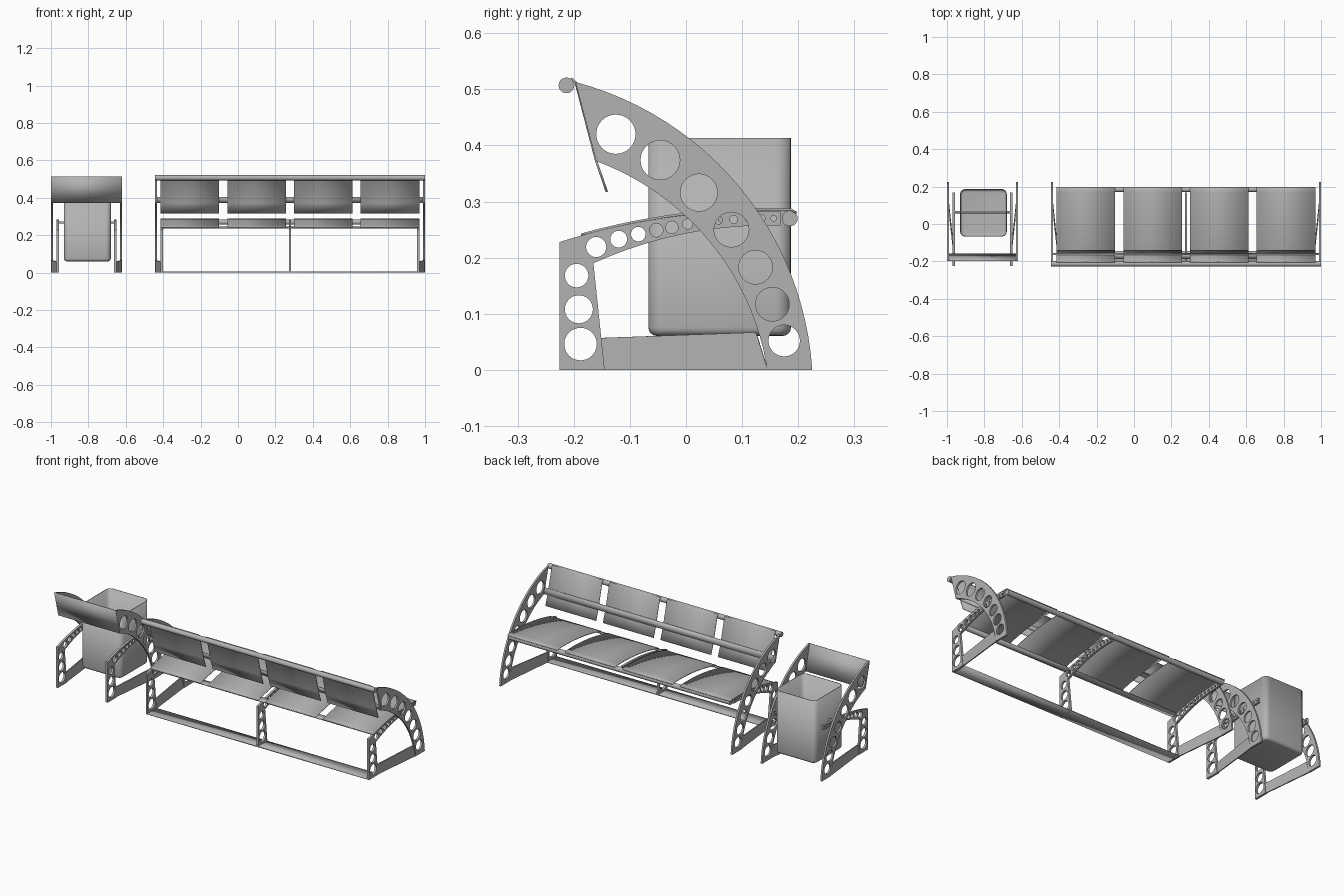
import bpy, bmesh, math
from mathutils import Matrix, Vector

if bpy.data.objects.get("Cube"):
    bpy.data.objects.remove(bpy.data.objects["Cube"])

steel = bpy.data.materials.new("grey_steel")
steel.use_nodes = True
GREY = (0.45, 0.45, 0.45, 1)
steel.diffuse_color = GREY
steel.node_tree.nodes["Principled BSDF"].inputs["Base Color"].default_value = GREY
# Maps a flat (y, z) drawing with depth x into the world
SIDE = Matrix(((0, 0, 1, 0), (1, 0, 0, 0), (0, 1, 0, 0), (0, 0, 0, 1)))


def add(name, mesh, smooth=True):
    obj = bpy.data.objects.new(name, mesh)
    bpy.context.collection.objects.link(obj)
    mesh.materials.clear()
    mesh.materials.append(steel)
    if smooth:
        bpy.ops.object.select_all(action="DESELECT")
        obj.select_set(True)
        bpy.context.view_layer.objects.active = obj
        bpy.ops.object.shade_smooth_by_angle(angle=math.radians(35))
    return obj


def arc(a, b, c, n=24):
    """Points on the circle running from a through b to c."""
    a, b, c = Vector(a), Vector(b), Vector(c)
    d = 2 * (a.x * (b.y - c.y) + b.x * (c.y - a.y) + c.x * (a.y - b.y))
    aa, bb, cc = a.dot(a), b.dot(b), c.dot(c)
    o = Vector(((aa * (b.y - c.y) + bb * (c.y - a.y) + cc * (a.y - b.y)) / d,
                (aa * (c.x - b.x) + bb * (a.x - c.x) + cc * (b.x - a.x)) / d))
    t0 = math.atan2(a.y - o.y, a.x - o.x)
    t1 = math.atan2(c.y - o.y, c.x - o.x)
    r = (a - o).length
    return [(o.x + r * math.cos(t0 + (t1 - t0) * i / n),
             o.y + r * math.sin(t0 + (t1 - t0) * i / n)) for i in range(n + 1)]


def plate(name, x, thick, outline, holes=()):
    """Flat side plate with round holes cut through it."""
    curve = bpy.data.curves.new(name, "CURVE")
    curve.dimensions, curve.fill_mode, curve.extrude = "2D", "BOTH", thick / 2
    loops = [outline]
    for y, z, r in holes:
        loops.append([(y + r * math.cos(i * math.tau / 32), z + r * math.sin(i * math.tau / 32))
                      for i in range(32)])
    for pts in loops:
        s = curve.splines.new("POLY")
        s.points.add(len(pts) - 1)
        s.use_cyclic_u = True
        for p, q in zip(s.points, pts):
            p.co = (q[0], q[1], 0, 1)
    tmp = bpy.data.objects.new("tmp", curve)
    bpy.context.collection.objects.link(tmp)
    dg = bpy.context.evaluated_depsgraph_get()
    mesh = bpy.data.meshes.new_from_object(tmp.evaluated_get(dg))
    bpy.data.objects.remove(tmp)
    mesh.transform(Matrix.Translation((x, 0, 0)) @ SIDE)
    return add(name, mesh)


def sheet(name, x0, x1, pts, thick=0.004):
    """Thin sheet following a (y, z) line across x."""
    bm = bmesh.new()
    rows = [[bm.verts.new((x, y, z)) for x in (x0, x1)] for y, z in pts]
    for a, b in zip(rows, rows[1:]):
        bm.faces.new((a[0], a[1], b[1], b[0]))
    mesh = bpy.data.meshes.new(name)
    bm.to_mesh(mesh)
    obj = add(name, mesh)
    mod = obj.modifiers.new("thickness", "SOLIDIFY")
    mod.thickness, mod.offset = thick, 0
    return obj


def rod(name, x0, x1, y, z, r):
    bm = bmesh.new()
    bmesh.ops.create_cone(bm, cap_ends=True, segments=24, radius1=r, radius2=r, depth=x1 - x0)
    mesh = bpy.data.meshes.new(name)
    bm.to_mesh(mesh)
    mesh.transform(Matrix.Translation(((x0 + x1) / 2, y, z)) @ SIDE)
    return add(name, mesh)


# Plate outlines and holes
ARCH = arc((-.197, .513), (.06, .365), (.225, 0)) + arc((.145, 0), (.045, .225), (-.16, .372))
ARCH_HOLES = [(-.125, .42, .035), (-.046, .374, .035), (.023, .316, .033), (.081, .25, .031),
              (.124, .183, .03), (.154, .117, .03), (.175, .052, .028)]
LEG = ([(-.225, 0)] + arc((-.225, .228), (-.03, .272), (.168, .283))
       + arc((.168, .257), (0, .243), (-.165, .19)) + [(-.145, 0)])
LEG_HOLES = [(-.195, .168, .021), (-.191, .108, .025), (-.188, .046, .029),
             (-.16, .219, .018), (-.12, .233, .015), (-.085, .242, .013), (-.053, .249, .012),
             (-.025, .254, .011), (.003, .26, .009), (.03, .263, .008), (.058, .267, .007),
             (.085, .268, .007), (.111, .27, .006), (.135, .27, .006), (.156, .27, .005)]
INSET = .036


def base_bar(name, xa, xb):
    """Upright plate on the ground, slanting from the leg to the arch."""
    bm = bmesh.new()
    corners = ((xa, -.147, 0), (xb, .146, 0), (xb, .125, .067), (xa, -.151, .057))
    bm.faces.new([bm.verts.new(c) for c in corners])
    mesh = bpy.data.meshes.new(name)
    bm.to_mesh(mesh)
    mod = add(name, mesh, False).modifiers.new("thickness", "SOLIDIFY")
    mod.thickness, mod.offset = .006, 0


def end_frames(label, centre, half):
    for side, s in (("right", -1), ("left", 1)):
        xa, xl = centre + s * (half - .005), centre + s * (half - INSET)
        plate(f"{label}_{side}_arch", xa, .01, ARCH, ARCH_HOLES)
        plate(f"{label}_{side}_leg", xl, .012, LEG, LEG_HOLES)
        base_bar(f"{label}_{side}_base_bar", xl, xa)


# Bench: frames, middle leg and long rails
MID, HALF = .278, .722
end_frames("bench", MID, HALF)
plate("bench_middle_leg", MID, .012, LEG, LEG_HOLES)
lo, hi = MID - HALF + INSET, MID + HALF - INSET
rod("backrest_top_rod", MID - HALF, MID + HALF, -.213, .507, .014)
rod("seat_front_rod", lo, hi, .185, .27, .014)
sheet("ground_rail", lo, hi, [(-.225, .003), (-.145, .003)], .006)
sheet("seat_rear_rail", lo, hi, [(-.187, .238), (-.155, .246)])
sheet("backrest_rail", MID - HALF, MID + HALF, [(-.165, .405), (-.156, .373)])

# Four seat and backrest panels
SEAT = arc((-.187, .241), (-.03, .274), (.168, .286), 16) + [(.187, .2855), (.197, .28)]
BACK = [(-.205, .52), (-.196, .512), (-.16, .372), (-.141, .317)]
WIDTH, PITCH = .313, .3565
for i in range(4):
    c = MID + (i - 1.5) * PITCH
    sheet(f"seat_panel_{i + 1}", c - WIDTH / 2, c + WIDTH / 2, SEAT)
    sheet(f"backrest_panel_{i + 1}", c - WIDTH / 2, c + WIDTH / 2, BACK)

# Litter bin stand with its rear shield and pivot
BIN = -.81
end_frames("bin", BIN, .19)
sheet("bin_rear_shield", BIN - .19, BIN + .19, [(-.197, .514), (-.16, .372)])
rod("bin_pivot_rod", BIN - .16, BIN + .16, .063, .268, .006)

# Open-topped bin with rounded corners
bm = bmesh.new()
bmesh.ops.create_cube(bm, size=1)
bmesh.ops.transform(bm, verts=bm.verts, matrix=Matrix.Translation((BIN + .005, .06, .237))
                    @ Matrix.Diagonal((.25, .254, .353, 1)))
bmesh.ops.delete(bm, geom=[f for f in bm.faces if f.normal.z > .5], context="FACES_ONLY")
upright = [e for e in bm.edges if abs(e.verts[0].co.z - e.verts[1].co.z) > .1]
bmesh.ops.bevel(bm, geom=upright, offset=.028, segments=6, profile=.5, affect="EDGES")
floor = [e for e in bm.edges if all(v.co.z < .07 for v in e.verts)]
bmesh.ops.bevel(bm, geom=floor, offset=.015, segments=4, profile=.5, affect="EDGES")
mesh = bpy.data.meshes.new("litter_bin")
bm.to_mesh(mesh)
mod = add("litter_bin", mesh).modifiers.new("thickness", "SOLIDIFY")
mod.thickness, mod.offset = .004, -1
